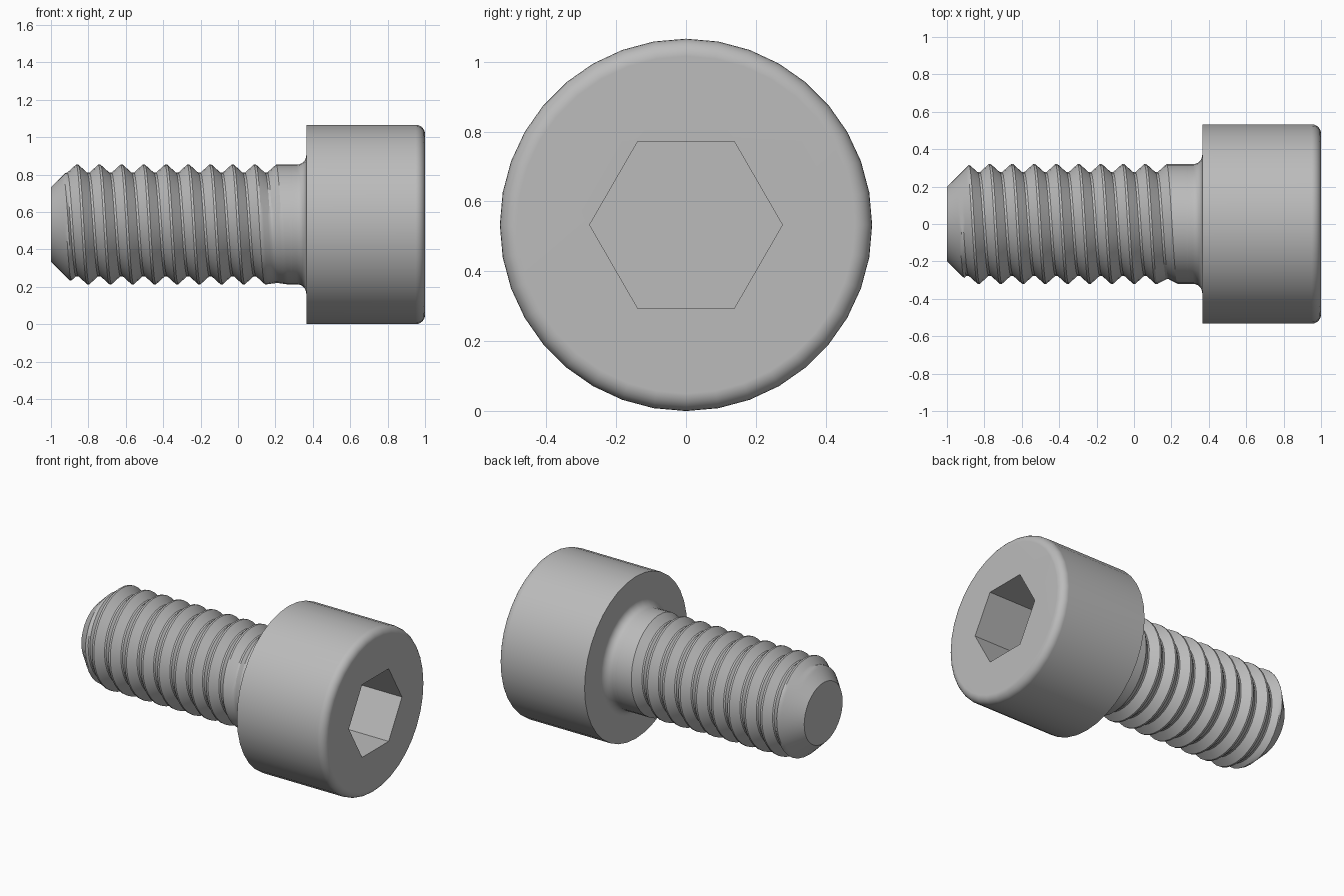
import bpy, bmesh
from math import sin, cos, pi, radians

cube = bpy.data.objects.get("Cube")
if cube:
    bpy.data.objects.remove(cube)

SIDES = 36
AXIS_Z = 0.533          # height of the screw axis
HEAD_R, SHANK_R = 0.533, 0.32
PITCH, DEPTH = 0.1188, 0.043
TIP_X, JOIN_X, HEAD_X, END_X = -1.0, 0.29, 0.365, 1.0

steel = bpy.data.materials.new("grey steel")
steel.use_nodes = True
steel.diffuse_color = (0.5, 0.5, 0.5, 1)
steel.node_tree.nodes["Principled BSDF"].inputs["Base Color"].default_value = (0.5, 0.5, 0.5, 1)


def clamp(v, low=0.0, high=1.0):
    return max(low, min(high, v))


def polar(x, r, a):
    """Point at radius r around the screw axis, angle from the top."""
    return (x, r * sin(a), AXIS_Z + r * cos(a))


def ring(bm, x, r, count=SIDES, start=0.0):
    return [bm.verts.new(polar(x, r, start + 2 * pi * i / count)) for i in range(count)]


def bridge(bm, a, b):
    for i in range(len(a)):
        j = (i + 1) % len(a)
        bm.faces.new((a[i], a[j], b[j], b[i]))


def finish(bm, name):
    bmesh.ops.recalc_face_normals(bm, faces=bm.faces)
    mesh = bpy.data.meshes.new(name)
    bm.to_mesh(mesh)
    bm.free()
    mesh.materials.append(steel)
    obj = bpy.data.objects.new(name, mesh)
    bpy.context.collection.objects.link(obj)
    bpy.ops.object.select_all(action='DESELECT')
    obj.select_set(True)
    bpy.context.view_layer.objects.active = obj
    bpy.ops.object.shade_smooth_by_angle(angle=radians(30))
    weighted = obj.modifiers.new("flat face normals", 'WEIGHTED_NORMAL')
    weighted.keep_sharp = True
    return obj


def build_shank():
    """Helical thread with a chamfered tip and a fading run-out."""
    bm = bmesh.new()
    steps = 10
    columns = []
    for i in range(SIDES + 1):
        a = 2 * pi * i / SIDES
        crest = -0.86 - PITCH * i / SIDES
        column = []
        for k in range(-2 * steps, 12 * steps):
            turn = k // steps
            t = (k % steps + 0.5) / steps          # 0 and 1 are crests
            groove_x = crest + PITCH * (turn + 0.5)
            fade = clamp((0.22 - groove_x) / 0.07)
            slope = clamp((min(t, 1 - t) - 0.05) / 0.4)
            x = clamp(crest + PITCH * (turn + t), TIP_X, JOIN_X)
            r = min(SHANK_R - DEPTH * slope * fade, 0.2 + (x - TIP_X))
            column.append(bm.verts.new(polar(x, r, a)))
        columns.append(column)
    for a, b in zip(columns, columns[1:]):
        for k in range(len(a) - 1):
            bm.faces.new((a[k], a[k + 1], b[k + 1], b[k]))
    bmesh.ops.remove_doubles(bm, verts=bm.verts, dist=0.0002)
    # flat end caps
    rim = [e for e in bm.edges if e.is_boundary]
    bmesh.ops.holes_fill(bm, edges=rim, sides=0)
    return finish(bm, "threaded_shank")


def build_head():
    """Cylinder head with neck fillet, rounded rim and hexagonal socket."""
    bm = bmesh.new()
    fillet, rim = 0.05, 0.05
    arc = [pi / 2 * i / 6 for i in range(7)]
    profile = [(JOIN_X, SHANK_R)]
    profile += [(HEAD_X - fillet + fillet * sin(t), SHANK_R + fillet - fillet * cos(t)) for t in arc]
    profile += [(HEAD_X, HEAD_R)]
    profile += [(END_X - rim + rim * sin(t), HEAD_R - rim + rim * cos(t)) for t in arc]
    rings = [ring(bm, x, r) for x, r in profile]
    for a, b in zip(rings, rings[1:]):
        bridge(bm, a, b)
    bm.faces.new(rings[0])

    # hexagonal socket
    mouth = ring(bm, END_X, 0.276, 6, pi / 6)
    floor = ring(bm, END_X - 0.33, 0.276, 6, pi / 6)
    bridge(bm, mouth, floor)
    bm.faces.new(floor)

    # flat face between the rim and the socket
    loops = [e for e in bm.edges if e.is_boundary]
    bmesh.ops.triangle_fill(bm, edges=loops, use_beauty=True, normal=(1, 0, 0))
    return finish(bm, "socket_head")


build_shank()
build_head()
